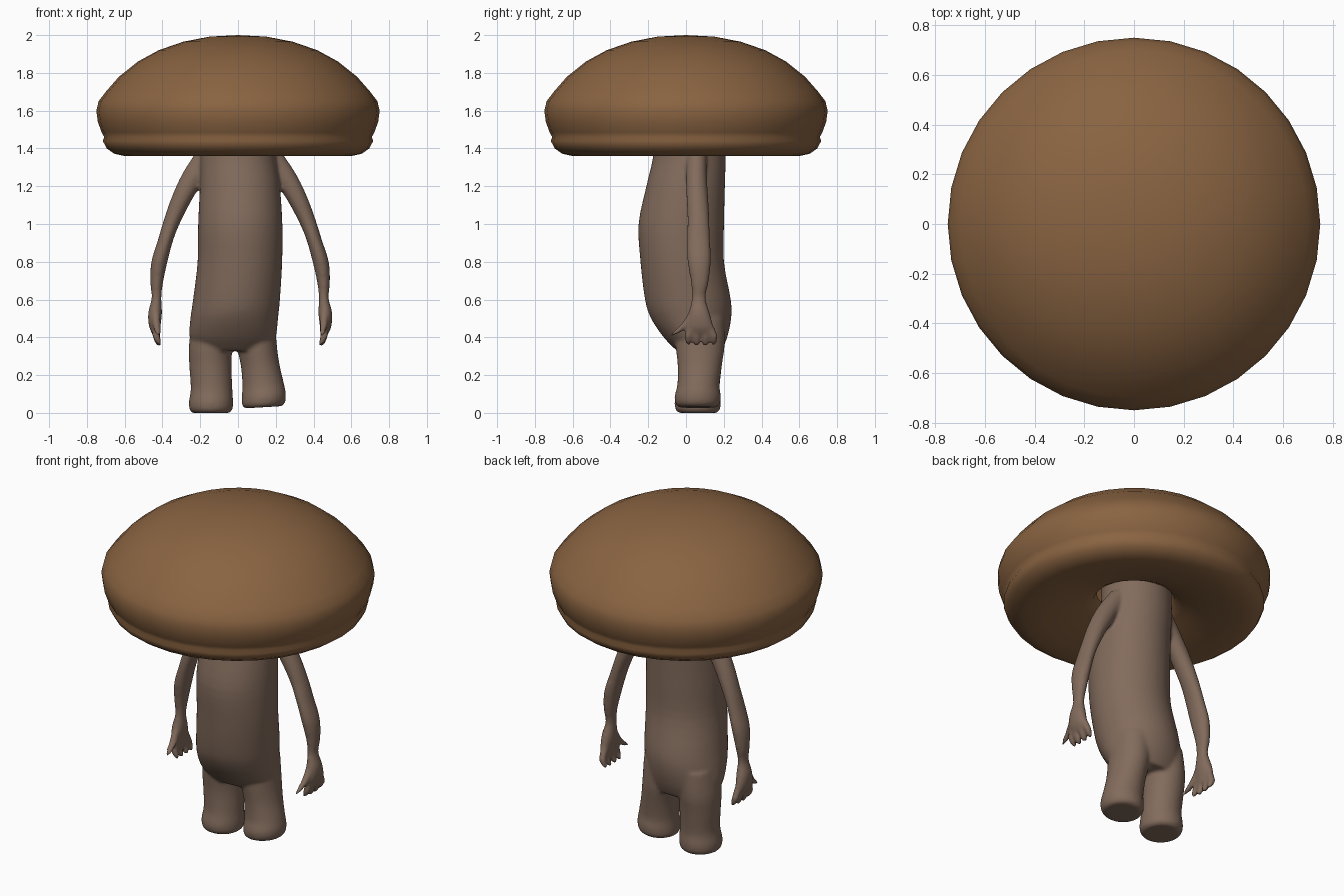
import bpy, bmesh, math


def material(name, rgb):
    m = bpy.data.materials.new(name)
    m.diffuse_color = (*rgb, 1)
    return m


def add_object(name, bm, mat):
    bmesh.ops.recalc_face_normals(bm, faces=bm.faces)
    for f in bm.faces:
        f.smooth = True
    me = bpy.data.meshes.new(name)
    bm.to_mesh(me)
    bm.free()
    me.materials.append(mat)
    ob = bpy.data.objects.new(name, me)
    bpy.context.collection.objects.link(ob)
    return ob


def spline(pts, steps=4):
    """Catmull-Rom interpolation through tuples of any length."""
    p = [pts[0]] + list(pts) + [pts[-1]]
    out = []
    for i in range(1, len(p) - 2):
        for s in range(steps):
            t = s / steps
            out.append([0.5 * (2 * b + (c - a) * t + (2 * a - 5 * b + 4 * c - d) * t * t
                               + (3 * b - a - 3 * c + d) * t ** 3)
                        for a, b, c, d in zip(p[i - 1], p[i], p[i + 1], p[i + 2])])
    return out + [list(pts[-1])]


def tube(bm, rings, sides=24, xs=1, tilt=0):
    """Closed loft of level ellipses (x, y, z, rx, ry); xs scales or mirrors x."""
    loops = []
    for x, y, z, rx, ry in spline(rings):
        loop = []
        for k in range(sides):
            a = 2 * math.pi * k / sides
            dx = rx * math.cos(a)
            loop.append(bm.verts.new((x * xs + dx, y + ry * math.sin(a), z + tilt * dx)))
        loops.append(loop)
    for a, b in zip(loops, loops[1:]):
        for k in range(sides):
            n = (k + 1) % sides
            bm.faces.new((a[k], a[n], b[n], b[k]))
    bm.faces.new(loops[0])
    bm.faces.new(loops[-1])


cap_brown = material("cap brown", (0.25, 0.125, 0.053))
skin_brown = material("stem brown", (0.225, 0.148, 0.107))

# Cap: lathed profile with a rolled rim and a hollow underside
profile = [(0.15, 1.992), (0.29, 1.965), (0.42, 1.92), (0.53, 1.86), (0.63, 1.78),
           (0.70, 1.70), (0.738, 1.65), (0.75, 1.60), (0.742, 1.54), (0.722, 1.485),
           (0.708, 1.46), (0.716, 1.44), (0.695, 1.40), (0.655, 1.372), (0.60, 1.36),
           (0.50, 1.367), (0.38, 1.395), (0.27, 1.425), (0.225, 1.45), (0.205, 1.50)]
bm = bmesh.new()
N = 32
top = bm.verts.new((0, 0, 2.0))
rows = [[bm.verts.new((r * math.cos(2 * math.pi * k / N), r * math.sin(2 * math.pi * k / N), z))
         for k in range(N)] for r, z in profile]
for k in range(N):
    n = (k + 1) % N
    bm.faces.new((top, rows[0][k], rows[0][n]))
    for a, b in zip(rows, rows[1:]):
        bm.faces.new((a[k], b[k], b[n], a[n]))
add_object("cap", bm, cap_brown)

# Body: overlapping lofts fused into one smooth skin
bm = bmesh.new()

# Torso
tube(bm, [(0, .02, 1.53, .195, .185), (0, .018, 1.36, .2, .192), (.01, -.002, 1.2, .212, .208),
          (.012, -.025, 1.0, .223, .226), (.01, -.02, .8, .224, .221), (-.008, .01, .6, .23, .227),
          (-.02, .027, .5, .232, .212), (-.028, .05, .4, .228, .168),
          (-.028, .07, .33, .19, .12)], 48)

# Legs
tube(bm, [(-.13, .075, .5, .11, .13), (-.145, .075, .36, .115, .13), (-.146, .073, .25, .112, .117),
          (-.140, .066, .13, .110, .112), (-.143, .062, .06, .117, .122),
          (-.143, .062, .018, .114, .118), (-.143, .062, .0, .098, .10)], 32)
tube(bm, [(.09, .075, .5, .105, .13), (.1, .075, .36, .105, .13), (.118, .073, .25, .102, .117),
          (.133, .066, .15, .110, .112), (.137, .062, .09, .117, .122),
          (.135, .062, .048, .114, .118), (.135, .062, .03, .098, .10)], 32, tilt=0.06)

# Arms and hands, the second one mirrored slightly closer in
for s in (1, -0.95):
    tube(bm, [(.14, .06, 1.41, .07, .05), (.235, .055, 1.27, .07, .055), (.31, .06, 1.14, .058, .058),
              (.365, .066, 1.02, .047, .058), (.402, .066, .92, .041, .062),
              (.438, .07, .8, .043, .062), (.453, .073, .69, .034, .047),
              (.454, .068, .61, .026, .037), (.462, .07, .53, .037, .056),
              (.464, .075, .46, .031, .07), (.456, .078, .42, .022, .066)], 20, s)
    for i in range(4):
        y = .012 + .045 * i
        tip = .352 + (.008 if i in (0, 3) else 0)
        tube(bm, [(.462, .04 + .025 * i, .48, .022, .022), (.456, y, .41, .021, .021),
                  (.444, y, tip + .015, .017, .016), (.438, y, tip, .009, .009)], 10, s)
    tube(bm, [(.458, .045, .54, .024, .028), (.454, .005, .475, .022, .028),
              (.448, -.045, .43, .018, .024), (.442, -.075, .41, .010, .012)], 10, s)

body = add_object("body", bm, skin_brown)
fuse = body.modifiers.new("fuse", 'REMESH')
fuse.mode = 'VOXEL'
fuse.voxel_size = 0.01
fuse.use_smooth_shade = True
soft = body.modifiers.new("soften", 'SMOOTH')
soft.factor = 0.5
soft.iterations = 8
